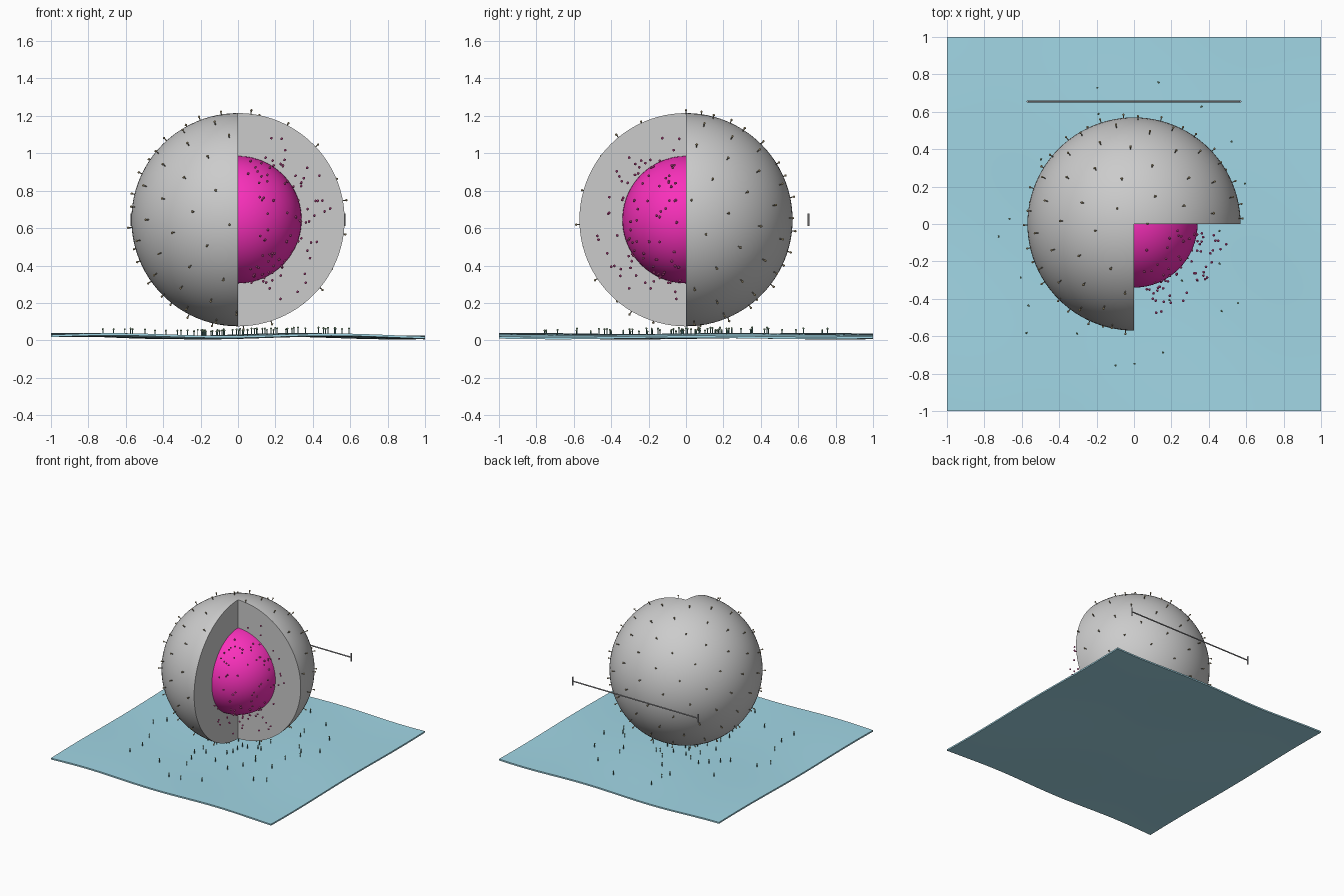
import bpy, bmesh, math, random
from mathutils import Vector, Matrix

if "Cube" in bpy.data.objects:
    bpy.data.objects.remove(bpy.data.objects["Cube"])

random.seed(4)
C = Vector((0, 0, 0.645))
R_OUT, R_CORE = 0.57, 0.34


def finish(bm, name, color=None, smooth=True):
    me = bpy.data.meshes.new(name)
    bmesh.ops.recalc_face_normals(bm, faces=bm.faces)
    bm.to_mesh(me)
    bm.free()
    ob = bpy.data.objects.new(name, me)
    bpy.context.collection.objects.link(ob)
    if color:
        mat = bpy.data.materials.new(name + "_colour")
        mat.diffuse_color = (*color, 1)
        mat.use_nodes = True
        mat.node_tree.nodes["Principled BSDF"].inputs["Base Color"].default_value = mat.diffuse_color
        me.materials.append(mat)
    if smooth:
        bpy.context.view_layer.objects.active = ob
        ob.select_set(True)
        bpy.ops.object.shade_smooth_by_angle(angle=math.radians(35))
        ob.select_set(False)
    return ob


def cone(bm, a, b, r1, r2, seg=6):
    d = b - a
    rot = d.to_track_quat('Z', 'Y').to_matrix().to_4x4()
    bmesh.ops.create_cone(bm, cap_ends=True, segments=seg, radius1=r1, radius2=r2,
                          depth=d.length, matrix=Matrix.Translation((a + b) / 2) @ rot)


def ball(bm, p, r, sub=1):
    bmesh.ops.create_icosphere(bm, subdivisions=sub, radius=r, matrix=Matrix.Translation(p))


def wave(x, y):
    return (0.022 + 0.007 * math.sin(5.2 * x - 0.35 + 0.8 * y)
            + 0.004 * math.sin(4.3 * y + 1.5 * x))


# Outer ball: half-disc outline swept 270 degrees, closed with flat cut faces
bm = bmesh.new()
N = 48
arc = [bm.verts.new(C + R_OUT * Vector((math.sin(math.pi * i / N), 0, math.cos(math.pi * i / N))))
       for i in range(N + 1)]
edges = [bm.edges.new(p) for p in zip(arc, arc[1:])]
res = bmesh.ops.spin(bm, geom=edges, cent=C, axis=(0, 0, 1), angle=math.radians(270), steps=72)
last = [v for v in res['geom_last'] if isinstance(v, bmesh.types.BMVert)]
last.sort(key=lambda v: -v.co.z)
bm.faces.new(arc)
bm.faces.new(last)
bmesh.ops.remove_doubles(bm, verts=bm.verts, dist=1e-5)
finish(bm, "cutaway_ball")

# Coloured core
bm = bmesh.new()
bmesh.ops.create_uvsphere(bm, u_segments=64, v_segments=40, radius=R_CORE,
                          matrix=Matrix.Translation(C))
finish(bm, "core", (0.95, 0.03, 0.5))

# Rippled sheet with thickness
bm = bmesh.new()
bmesh.ops.create_grid(bm, x_segments=60, y_segments=60, size=1)
for v in bm.verts:
    v.co.z = wave(v.co.x, v.co.y) + 0.006
top = bm.faces[:]
ext = bmesh.ops.extrude_face_region(bm, geom=top, use_keep_orig=True)
for v in ext['geom']:
    if isinstance(v, bmesh.types.BMVert):
        v.co.z -= 0.012
finish(bm, "rippled_sheet", (0.36, 0.68, 0.79))

# Small pins: a thin stem with a bead, on the ball and on the sheet
stems, beads = bmesh.new(), bmesh.new()
COUNT = 135
for i in range(COUNT):
    z = 1 - (2 * i + 1) / COUNT
    a = i * math.pi * (3 - math.sqrt(5))
    d = Vector((math.cos(a) * math.sqrt(1 - z * z), math.sin(a) * math.sqrt(1 - z * z), z))
    if d.x > 0 and d.y < 0:
        continue
    cone(stems, C + d * (R_OUT - 0.003), C + d * (R_OUT + 0.022), 0.003, 0.003)
    ball(beads, C + d * (R_OUT + 0.02), 0.007)
finish(stems, "ball_pin_stems", (0.25, 0.22, 0.16))
finish(beads, "ball_pin_beads", (0.62, 0.5, 0.28))

stems, beads = bmesh.new(), bmesh.new()
for i in range(64):
    r, a = random.uniform(0.02, 0.82), i * 2.39996
    p = Vector((r * math.cos(a), r * math.sin(a), 0))
    p.z = wave(p.x, p.y)
    cone(stems, p, p + Vector((0, 0, 0.032)), 0.003, 0.003)
    ball(beads, p + Vector((0, 0, 0.036)), 0.006)
finish(stems, "sheet_pin_stems", (0.12, 0.3, 0.28))
finish(beads, "sheet_pin_beads", (0.3, 0.5, 0.3))

# Beads leaving the core inside the open wedge
bm = bmesh.new()
for i in range(95):
    a = random.uniform(-1.45, -0.12)
    z = random.uniform(-0.9, 0.9)
    s = math.sqrt(1 - z * z)
    d = Vector((s * math.cos(a), s * math.sin(a), z))
    ball(bm, C + d * (R_CORE + 0.17 * random.random() ** 1.3), 0.008)
finish(bm, "released_beads", (0.8, 0.1, 0.4))

# Dimension bar behind the ball
bm = bmesh.new()
Y = 0.655
cone(bm, Vector((-R_OUT, Y, C.z)), Vector((R_OUT, Y, C.z)), 0.005, 0.005, 10)
for s in (-1, 1):
    cone(bm, Vector((s * R_OUT, Y, C.z - 0.034)), Vector((s * R_OUT, Y, C.z + 0.034)), 0.005, 0.005, 10)
finish(bm, "dimension_bar", (0.4, 0.4, 0.42))
